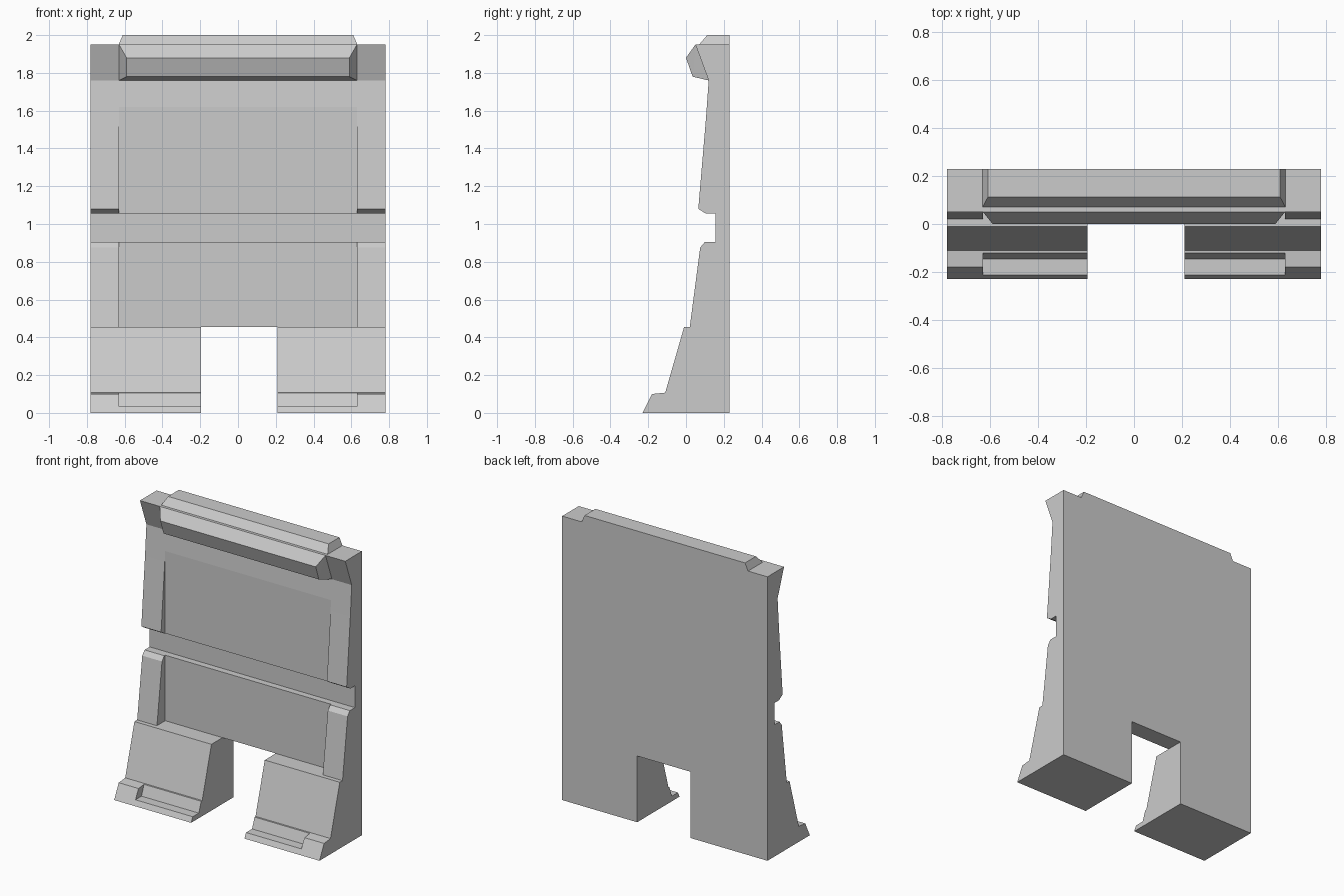
import bpy
import bmesh

default = bpy.data.objects.get("Cube")
if default:
    bpy.data.objects.remove(default, do_unlink=True)

# Single grey colour
grey = bpy.data.materials.new("plain_grey")
grey.use_nodes = True
colour = (0.6, 0.6, 0.6, 1)
grey.diffuse_color = colour
grey.node_tree.nodes["Principled BSDF"].inputs["Base Color"].default_value = colour


def add_object(name, bm):
    bmesh.ops.recalc_face_normals(bm, faces=bm.faces)
    mesh = bpy.data.meshes.new(name)
    bm.to_mesh(mesh)
    bm.free()
    mesh.materials.append(grey)
    obj = bpy.data.objects.new(name, mesh)
    bpy.context.collection.objects.link(obj)
    return obj


def extrude(name, profile, x0, x1):
    """Prism along x from a (y, z) profile."""
    bm = bmesh.new()
    face = bm.faces.new([bm.verts.new((x0, y, z)) for y, z in profile])
    geom = bmesh.ops.extrude_face_region(bm, geom=[face])["geom"]
    verts = [g for g in geom if isinstance(g, bmesh.types.BMVert)]
    bmesh.ops.translate(bm, verts=verts, vec=(x1 - x0, 0, 0))
    return add_object(name, bm)


def hull(name, points):
    """Symmetric convex bar from (half width, y, z) points."""
    bm = bmesh.new()
    for x, y, z in points:
        bm.verts.new((x, y, z))
        bm.verts.new((-x, y, z))
    bmesh.ops.convex_hull(bm, input=bm.verts)
    bmesh.ops.dissolve_limit(bm, angle_limit=0.01, verts=bm.verts, edges=bm.edges)
    return add_object(name, bm)


def box(name, x0, x1, y0, y1, z0, z1):
    return extrude(name, [(y0, z0), (y1, z0), (y1, z1), (y0, z1)], x0, x1)


def combine(target, tool, operation):
    mod = target.modifiers.new(tool.name, "BOOLEAN")
    mod.operation = operation
    mod.solver = "EXACT"
    mod.object = tool
    bpy.context.view_layer.objects.active = target
    bpy.ops.object.modifier_apply(modifier=mod.name)
    bpy.data.objects.remove(tool, do_unlink=True)


# Wall section: sloped foot, lower pilaster, groove, upper pilaster
wall = extrude("wall_panel", [
    (0.23, 0), (-0.23, 0), (-0.18, 0.10), (-0.11, 0.107), (-0.01, 0.455),
    (0.02, 0.455), (0.075, 0.875), (0.10, 0.905), (0.155, 0.905),
    (0.155, 1.055), (0.105, 1.055), (0.065, 1.08), (0.105, 1.55),
    (0.12, 1.76), (0.05, 1.95), (0.23, 1.95)], -0.78, 0.78)

# Recessed panels, toe step and doorway
combine(wall, box("upper_recess", -0.63, 0.63, -0.4, 0.11, 1.0, 1.68), "DIFFERENCE")
combine(wall, box("lower_recess", -0.63, 0.63, -0.4, 0.11, 0.455, 0.95), "DIFFERENCE")
combine(wall, extrude("toe_step", [
    (-0.4, 0.035), (-0.147, 0.035), (-0.12, 0.107), (-0.12, 0.2), (-0.4, 0.2)],
    -0.63, 0.63), "DIFFERENCE")
combine(wall, box("doorway", -0.195, 0.21, -0.4, 0.4, -0.1, 0.455), "DIFFERENCE")

# Cornice with tapered ends, and the raised cap behind it
combine(wall, hull("cornice", [
    (0.63, 0.12, 1.76), (0.59, 0.035, 1.78), (0.59, 0, 1.88),
    (0.63, 0.05, 1.95), (0.63, 0.2, 1.95), (0.63, 0.2, 1.76)]), "UNION")
combine(wall, hull("cap", [
    (0.632, 0.07, 1.95), (0.61, 0.112, 2), (0.61, 0.23, 2),
    (0.632, 0.23, 1.95)]), "UNION")
